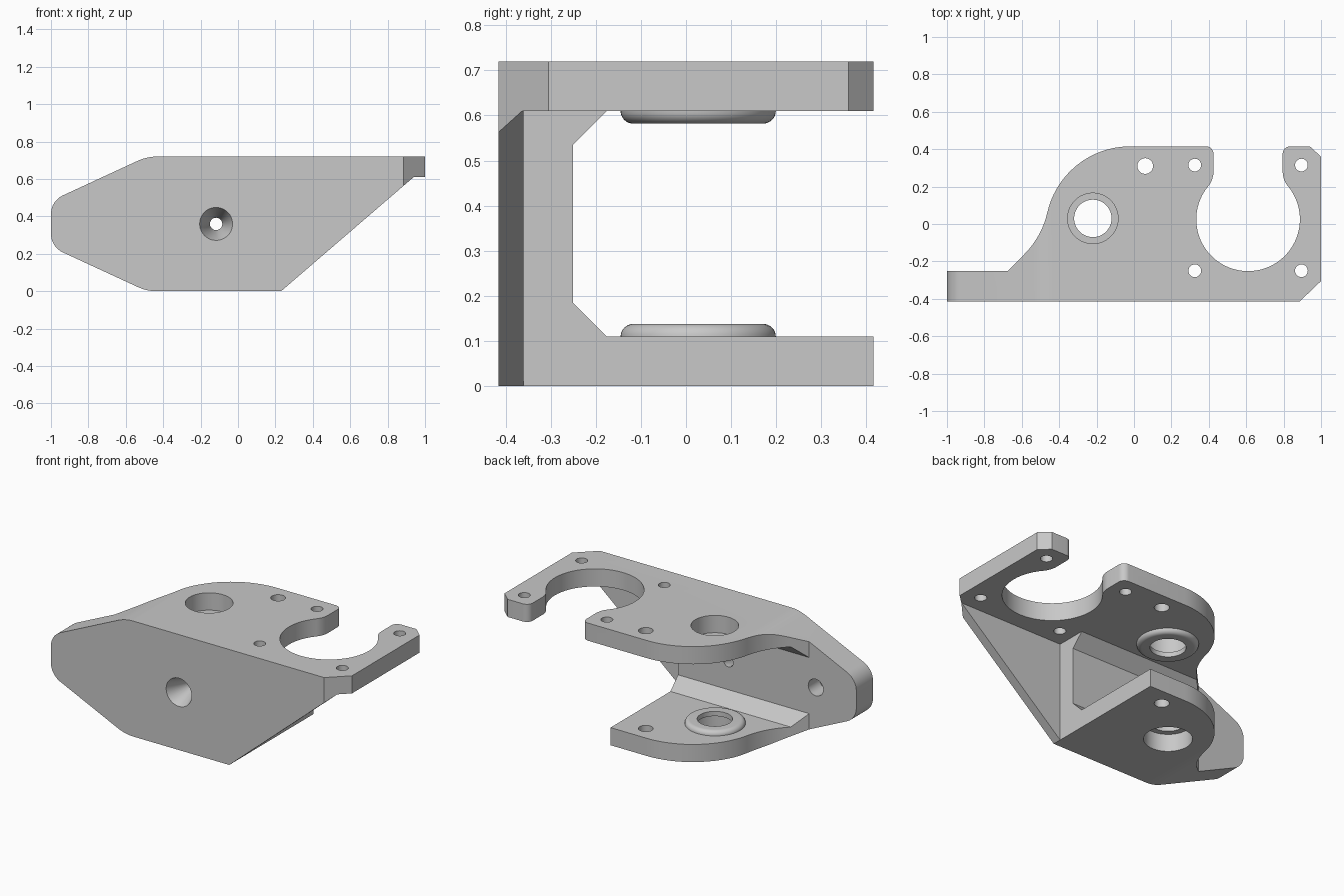
import bpy, bmesh, math
from mathutils import Vector

if "Cube" in bpy.data.objects:
    bpy.data.objects.remove(bpy.data.objects["Cube"], do_unlink=True)

grey = bpy.data.materials.new("satin_grey")
grey.use_nodes = True
grey.diffuse_color = (0.58, 0.58, 0.58, 1)
grey.node_tree.nodes["Principled BSDF"].inputs["Base Color"].default_value = grey.diffuse_color

# How profile coordinates (a, b) and depth c map to space for each axis
AXES = {"x": lambda a, b, c: (c, a, b),
        "y": lambda a, b, c: (a, c, b),
        "z": lambda a, b, c: (a, b, c)}


def finish(name, bm):
    bmesh.ops.recalc_face_normals(bm, faces=bm.faces)
    mesh = bpy.data.meshes.new(name)
    bm.to_mesh(mesh)
    bm.free()
    mesh.materials.append(grey)
    obj = bpy.data.objects.new(name, mesh)
    bpy.context.collection.objects.link(obj)
    return obj


def arc(cx, cy, r, start, end, steps):
    angles = [math.radians(start + (end - start) * i / steps) for i in range(steps + 1)]
    return [(cx + r * math.cos(a), cy + r * math.sin(a)) for a in angles]


def rounded(points, steps=10):
    """Replace each corner given as (a, b, radius) by a tangent arc."""
    out = []
    for i, p in enumerate(points):
        if len(p) == 2:
            out.append(p)
            continue
        corner = Vector(p[:2])
        u = (Vector(points[i - 1][:2]) - corner).normalized()
        v = (Vector(points[(i + 1) % len(points)][:2]) - corner).normalized()
        half = math.acos(u.dot(v)) / 2
        centre = corner + (u + v).normalized() * p[2] / math.sin(half)
        reach = p[2] / math.tan(half)
        first, last = corner + u * reach - centre, corner + v * reach - centre
        start = math.degrees(math.atan2(first.y, first.x))
        end = math.degrees(math.atan2(last.y, last.x))
        sweep = (end - start + 180) % 360 - 180
        out += arc(centre.x, centre.y, p[2], start, start + sweep, steps)
    return out


def prism(name, points, axis, low, high):
    bm = bmesh.new()
    place = AXES[axis]
    rings = [[bm.verts.new(place(a, b, c)) for a, b in points] for c in (low, high)]
    for ring in rings:
        bm.faces.new(ring)
    n = len(points)
    for i in range(n):
        j = (i + 1) % n
        bm.faces.new((rings[0][i], rings[0][j], rings[1][j], rings[1][i]))
    return finish(name, bm)


def lathe(name, profile, axis, a0, b0, sides=64):
    """Solid of revolution from (radius, depth) pairs."""
    bm = bmesh.new()
    place = AXES[axis]
    rings = []
    for r, c in profile:
        circle = arc(a0, b0, r, 0, 360, sides)[:-1]
        rings.append([bm.verts.new(place(a, b, c)) for a, b in circle])
    bm.faces.new(rings[0])
    bm.faces.new(rings[-1])
    for low, high in zip(rings, rings[1:]):
        for i in range(sides):
            j = (i + 1) % sides
            bm.faces.new((low[i], low[j], high[j], high[i]))
    return finish(name, bm)


def combine(target, other, operation):
    mod = target.modifiers.new(operation, "BOOLEAN")
    mod.object = other
    mod.operation = operation
    mod.solver = "EXACT"
    bpy.context.view_layer.objects.active = target
    bpy.ops.object.modifier_apply(modifier=mod.name)
    bpy.data.objects.remove(other, do_unlink=True)


# C-shaped channel: back wall, two flanges and inner chamfers
channel = [(-.6, -.1), (.6, -.1), (.6, .11), (-.175, .11), (-.25, .185),
           (-.25, .535), (-.175, .61), (.6, .61), (.6, .82), (-.6, .82)]
bracket = prism("mounting_bracket", channel, "x", -1.2, .23)

# Long upper plate and the thin triangular gusset beneath it
combine(bracket, prism("upper_plate", [(-.4, -.7), (1.2, -.7), (1.2, .7), (-.4, .7)],
                       "z", .61, .8), "UNION")
combine(bracket, prism("gusset", [(0, -.1), (.114, -.1), (.974, .64), (0, .64)],
                       "y", -.55, -.36), "UNION")

# Trim to the plan outline, with the open round slot
outline = [(-1.1, -.415), (.885, -.415), (1, -.305), (1, .36), (.94, .415),
           (.795, .415, .04), (.795, .237, .125)]
outline += arc(.61, .025, .277, 39, -219, 64)
outline += [(.425, .237, .125), (.425, .415, .04)]
outline += arc(-.02, -.04, .455, 90, 167, 24)
outline += [(-.493, -.068, .46), (-.675, -.25), (-1.1, -.25)]
combine(bracket, prism("plan_trim", rounded(outline), "z", -.5, 1.2), "INTERSECT")

# Trim to the front silhouette with its tapered end
silhouette = [(1.1, 0), (1.1, .72), (-.487, .72, .25), (-1, .483, .11),
              (-1, .237, .11), (-.487, 0, .25)]
combine(bracket, prism("front_trim", rounded(silhouette), "y", -1, 1), "INTERSECT")

# Rounded bosses on the inner faces of both flanges
boss = [(.172, .06)] + arc(.144, .11, .028, 0, 90, 8)
for name, profile in (("lower_boss", boss),
                      ("upper_boss", [(r, .72 - z) for r, z in boss])):
    combine(bracket, lathe(name, profile, "z", -.22, .027), "UNION")

# Stepped bearing bore through both flanges
bore = [(.135, -.1), (.135, .108), (.1, .108), (.1, .612), (.135, .612), (.135, .82)]
combine(bracket, lathe("bearing_bore", bore, "z", -.22, .03), "DIFFERENCE")

# Screw holes
for x, y, r in [(.06, .31, .042), (.325, .315, .034), (.895, .315, .034),
                (.325, -.25, .034), (.895, -.25, .034)]:
    combine(bracket, lathe("screw_hole", [(r, -.1), (r, .9)], "z", x, y, 32), "DIFFERENCE")

# Conical hole through the wall, and the blind hole in the tapered end
cone = [(.088, -.5), (.088, -.415), (.033, -.28), (.033, -.1)]
combine(bracket, lathe("cone_hole", cone, "y", -.117, .36, 48), "DIFFERENCE")
combine(bracket, lathe("blind_hole", [(.052, -.36), (.052, -.1)], "y", -.72, .36, 32),
        "DIFFERENCE")

# Smooth curved walls, keep machined edges crisp
for obj in bpy.context.selected_objects:
    obj.select_set(False)
bracket.select_set(True)
bpy.context.view_layer.objects.active = bracket
bpy.ops.object.shade_smooth_by_angle(angle=math.radians(30))
